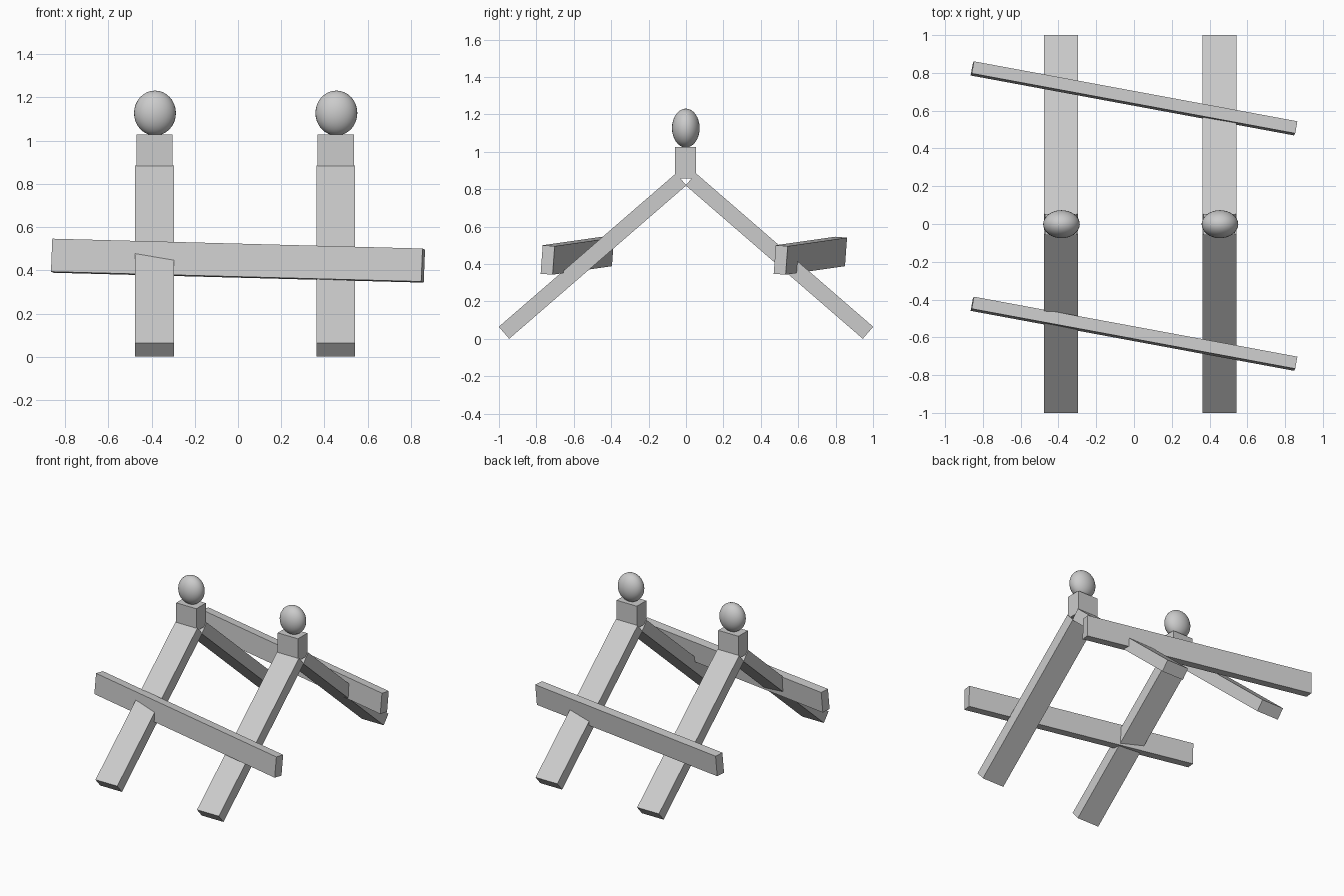
import bpy
from math import radians, atan2

if "Cube" in bpy.data.objects:
    bpy.data.objects.remove(bpy.data.objects["Cube"])


def box(name, size, loc, rot=(0, 0, 0)):
    bpy.ops.mesh.primitive_cube_add(size=1, location=loc, rotation=rot)
    ob = bpy.context.object
    ob.name = name
    ob.scale = size
    bpy.ops.object.transform_apply(location=False, rotation=False, scale=True)
    return ob


LEG_TILT = atan2(0.82, 0.947)

for side, x in (("left", -0.387), ("right", 0.452)):
    # A-frame legs, leaning together under the cap block
    for end, s in (("front", -1), ("back", 1)):
        box(f"{side}_{end}_leg", (0.18, 1.253, 0.085),
            (x, s * 0.4995, 0.4425), (-s * LEG_TILT, 0, 0))

    # cap block on the apex
    box(f"{side}_cap_block", (0.167, 0.111, 0.169), (x, -0.002, 0.9425))

    # egg-shaped knob on the block
    bpy.ops.mesh.primitive_uv_sphere_add(segments=32, ring_count=16, radius=1,
                                         location=(x + 0.003, -0.001, 1.127))
    knob = bpy.context.object
    knob.name = f"{side}_knob"
    knob.scale = (0.097, 0.074, 0.104)
    bpy.ops.object.transform_apply(location=False, rotation=False, scale=True)
    bpy.ops.object.shade_smooth()

# two parallel skewed rails crossing the legs
for end, y in (("front", -0.581), ("back", 0.665)):
    box(f"{end}_rail", (1.742, 0.065, 0.153), (0, y, 0.4445),
        (radians(-4.5), radians(1.5), radians(-10.5)))
